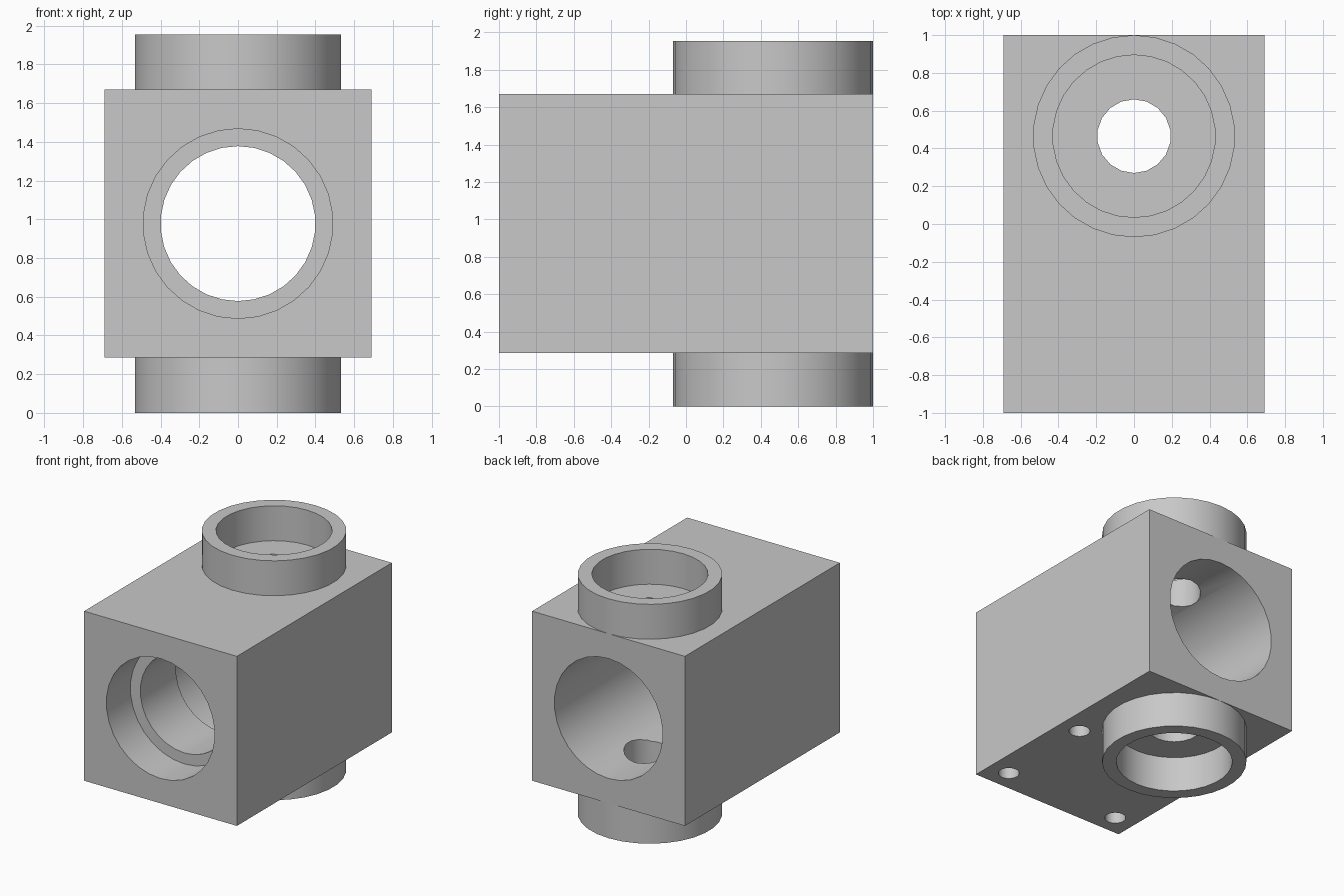
import bpy, bmesh
from math import pi, cos, sin
from mathutils import Matrix, Vector

cube = bpy.data.objects.get("Cube")
if cube:
    bpy.data.objects.remove(cube, do_unlink=True)

HALF_W, BASE, TOP, HEIGHT = 0.69, 0.285, 1.67, 1.955
MID = (BASE + TOP) / 2
PORT_Y = 0.465

grey = bpy.data.materials.new("light_grey")
grey.use_nodes = True
colour = (0.58, 0.58, 0.58, 1)
grey.diffuse_color = colour
grey.node_tree.nodes["Principled BSDF"].inputs["Base Color"].default_value = colour


def make_object(name, bm):
    bmesh.ops.recalc_face_normals(bm, faces=bm.faces)
    mesh = bpy.data.meshes.new(name)
    bm.to_mesh(mesh)
    bm.free()
    mesh.materials.append(grey)
    obj = bpy.data.objects.new(name, mesh)
    bpy.context.collection.objects.link(obj)
    return obj


def lathe(name, profile, sides, matrix, ring=False):
    """Turn (radius, height) points round z; a ring closes on itself, a plug is capped."""
    bm = bmesh.new()
    loops = []
    for r, h in profile:
        angles = [pi / 2 + 2 * pi * i / sides for i in range(sides)]
        loops.append([bm.verts.new(matrix @ Vector((r * cos(a), r * sin(a), h))) for a in angles])
    pairs = list(zip(loops, loops[1:]))
    if ring:
        pairs.append((loops[-1], loops[0]))
    else:
        bm.faces.new(loops[0])
        bm.faces.new(loops[-1])
    for a, b in pairs:
        for i in range(sides):
            j = (i + 1) % sides
            bm.faces.new((a[i], a[j], b[j], b[i]))
    return make_object(name, bm)


def smooth(obj):
    bpy.ops.object.select_all(action='DESELECT')
    obj.select_set(True)
    bpy.context.view_layer.objects.active = obj
    bpy.ops.object.shade_smooth_by_angle(angle=pi / 6)


def cut(target, cutter):
    cutter.hide_render = True
    mod = target.modifiers.new("cut", 'BOOLEAN')
    mod.operation, mod.solver, mod.object = 'DIFFERENCE', 'EXACT', cutter
    bpy.context.view_layer.objects.active = target
    bpy.ops.object.modifier_apply(modifier=mod.name)
    bpy.data.objects.remove(cutter, do_unlink=True)


# Block body
bm = bmesh.new()
bmesh.ops.create_cube(bm, size=1, matrix=Matrix.Translation((0, 0, MID))
                      @ Matrix.Diagonal((2 * HALF_W, 2, TOP - BASE, 1)))
body = make_object("block_body", bm)

# Lengthwise bore with an inner lip
bore = [(0.49, -1.1), (0.49, 0.23), (0.40, 0.23), (0.40, 0.69), (0.49, 0.69), (0.49, 1.1)]
cut(body, lathe("bore_cutter", bore, 30,
                Matrix.Translation((0, 0, MID)) @ Matrix.Rotation(pi / 2, 4, 'X')))

# Vertical port through both walls
cut(body, lathe("port_cutter", [(0.195, 0.1), (0.195, 1.9)], 18,
                Matrix.Translation((0, PORT_Y, 0))))

# Blind mounting holes underneath
for x in (-0.515, 0.515):
    for y in (-0.83, -0.015):
        cut(body, lathe("hole_cutter", [(0.078, -0.1), (0.078, 0.35)], 18,
                        Matrix.Translation((x, y, BASE))))
smooth(body)

# Collars round the port
for name, low, high in (("bottom_collar", 0, BASE), ("top_collar", TOP, HEIGHT)):
    profile = [(0.535, low), (0.535, high), (0.43, high), (0.43, low)]
    smooth(lathe(name, profile, 30, Matrix.Translation((0, PORT_Y, 0)), ring=True))
